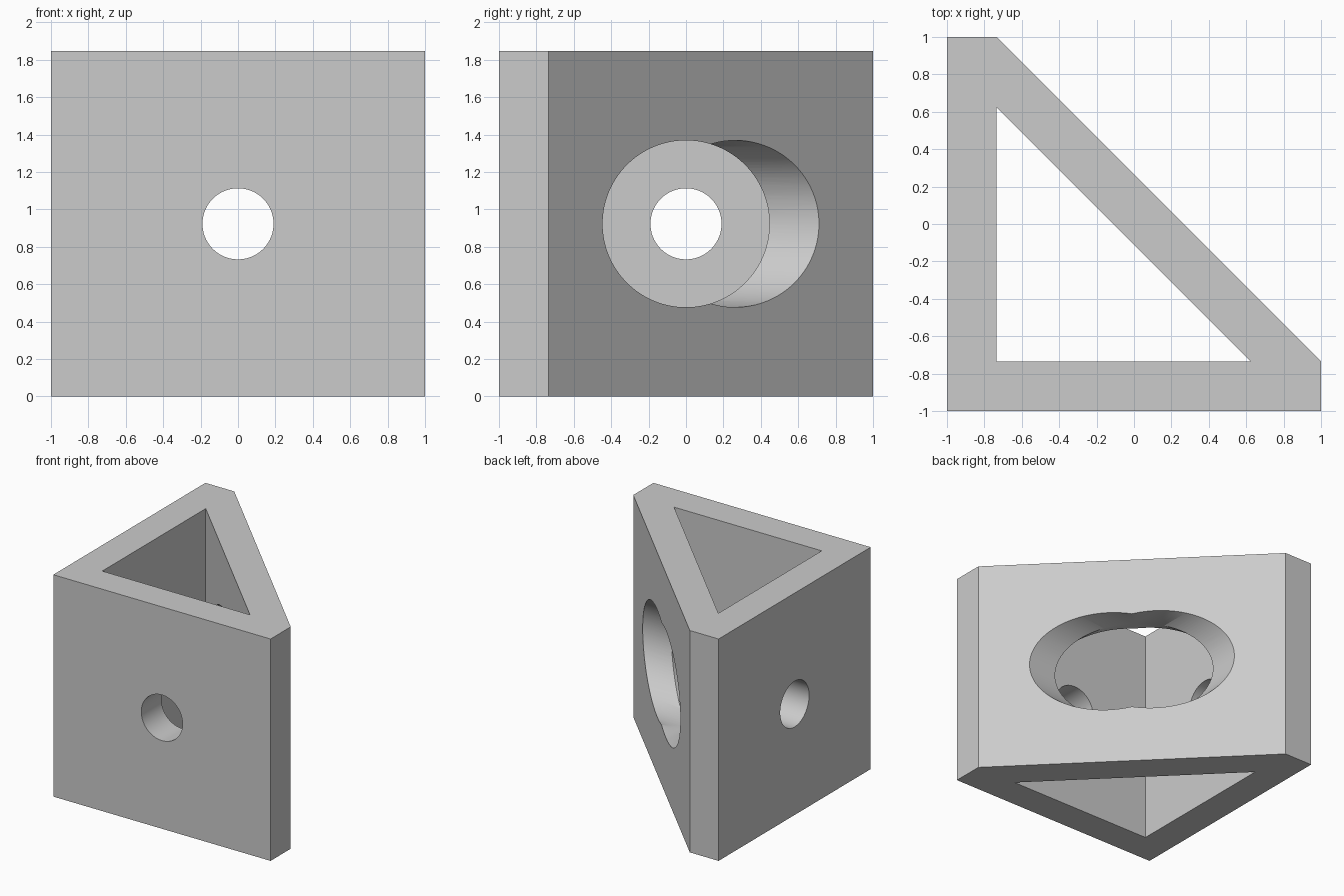
import bpy
import bmesh
import math
from mathutils import Matrix

cube = bpy.data.objects.get("Cube")
if cube:
    bpy.data.objects.remove(cube, do_unlink=True)

HEIGHT = 1.846
WALL = 0.265
INNER = WALL - 1                        # inside face of the two straight walls
TIP = 1 - WALL * (1 + math.sqrt(2))     # sharp inner corners, same wall on the slope
TIP = max(TIP, 0.625)

grey = bpy.data.materials.new("plain grey")
grey.use_nodes = True
colour = (0.6, 0.6, 0.6, 1)
grey.diffuse_color = colour
grey.node_tree.nodes["Principled BSDF"].inputs["Base Color"].default_value = colour


def add_object(name, bm):
    bmesh.ops.recalc_face_normals(bm, faces=bm.faces)
    mesh = bpy.data.meshes.new(name)
    bm.to_mesh(mesh)
    bm.free()
    mesh.materials.append(grey)
    obj = bpy.data.objects.new(name, mesh)
    bpy.context.collection.objects.link(obj)
    return obj


def prism(name, outline, bottom, top):
    bm = bmesh.new()
    face = bm.faces.new([bm.verts.new((x, y, bottom)) for x, y in outline])
    moved = bmesh.ops.extrude_face_region(bm, geom=[face])["geom"]
    verts = [v for v in moved if isinstance(v, bmesh.types.BMVert)]
    bmesh.ops.translate(bm, verts=verts, vec=(0, 0, top - bottom))
    return add_object(name, bm)


def bore(name, radius, start, end, axis):
    """Cylinder at mid height, running from start to end along x or y."""
    turn = Matrix.Rotation(math.pi / 2, 4, "Y" if axis == "x" else "X")
    middle = (start + end) / 2
    place = (middle, 0, HEIGHT / 2) if axis == "x" else (0, middle, HEIGHT / 2)
    bm = bmesh.new()
    bmesh.ops.create_cone(bm, cap_ends=True, segments=128, radius1=radius,
                          radius2=radius, depth=end - start,
                          matrix=Matrix.Translation(place) @ turn)
    return add_object(name, bm)


# Triangular bracket with clipped tips
bracket = prism("corner_bracket",
                [(-1, -1), (1, -1), (1, INNER), (INNER, 1), (-1, 1)], 0, HEIGHT)

# Hollow core, then a screw hole and a wide access hole along each axis
cutters = [prism("core_cutter", [(INNER, INNER), (TIP, INNER), (INNER, TIP)],
                 -0.2, HEIGHT + 0.2)]
for axis in "xy":
    cutters.append(bore("screw_hole_cutter_" + axis, 0.19, -1.2, -0.6, axis))
    cutters.append(bore("access_hole_cutter_" + axis, 0.446, -0.7, 1.2, axis))

bpy.context.view_layer.objects.active = bracket
bracket.select_set(True)
for cutter in cutters:
    cut = bracket.modifiers.new(cutter.name, "BOOLEAN")
    cut.operation = "DIFFERENCE"
    cut.solver = "EXACT"
    cut.object = cutter
    bpy.ops.object.modifier_apply(modifier=cut.name)
    bpy.data.objects.remove(cutter, do_unlink=True)

# Smooth bores, crisp edges
bpy.ops.object.select_all(action="DESELECT")
bracket.select_set(True)
bpy.ops.object.shade_smooth_by_angle(angle=math.radians(30))
